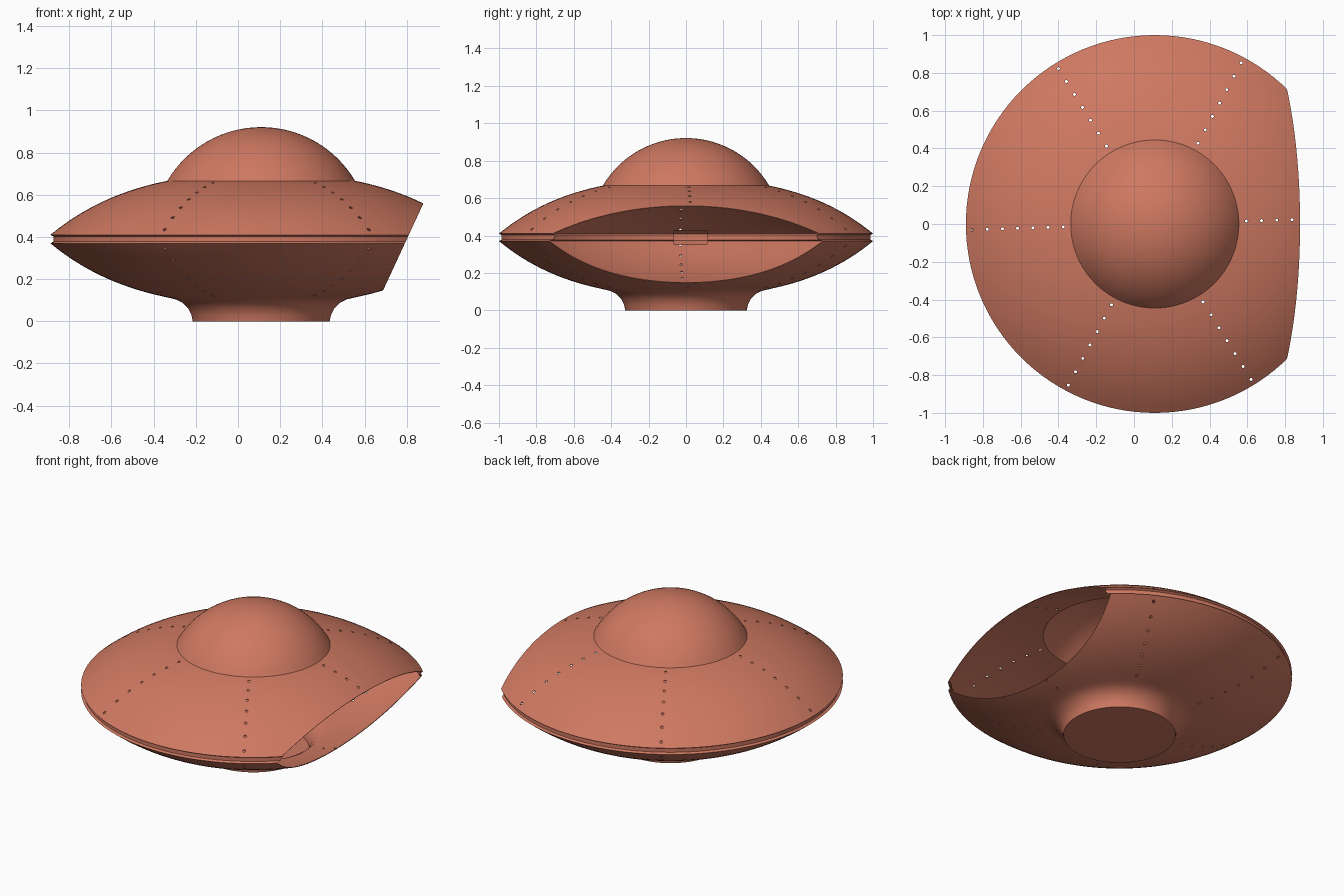
import bpy, bmesh
from math import sin, cos, pi, radians, sqrt, asin
from mathutils import Vector, Matrix

if "Cube" in bpy.data.objects:
    bpy.data.objects.remove(bpy.data.objects["Cube"])

CX = 0.11          # axis of the saucer
SEGS = 128
MID = 0.39         # height of the rim

clay = bpy.data.materials.new("clay_red")
clay.diffuse_color = (0.62, 0.19, 0.12, 1)
clay.use_nodes = True
clay.node_tree.nodes["Principled BSDF"].inputs["Base Color"].default_value = clay.diffuse_color


def hull_z(r):
    """Height of the upper hull at radius r."""
    return 0.707 - 0.182 * r**2 - 0.115 * r**4


def make_object(name, bm):
    me = bpy.data.meshes.new(name)
    bm.to_mesh(me)
    bm.free()
    ob = bpy.data.objects.new(name, me)
    bpy.context.collection.objects.link(ob)
    me.materials.append(clay)
    return ob


def activate(ob):
    bpy.ops.object.select_all(action='DESELECT')
    ob.select_set(True)
    bpy.context.view_layer.objects.active = ob


def revolve(profile, start=0.0, sweep=2 * pi, steps=SEGS):
    """Sweep an (r, z) profile about the saucer axis."""
    bm = bmesh.new()
    rings = []
    for i in range(steps + 1):
        a = start + sweep * i / steps
        rings.append([bm.verts.new((CX + r * cos(a), r * sin(a), z)) for r, z in profile])
    for a, b in zip(rings, rings[1:]):
        for j in range(len(profile) - 1):
            bm.faces.new((a[j], b[j], b[j + 1], a[j + 1]))
    bmesh.ops.remove_doubles(bm, verts=bm.verts, dist=1e-5)
    bmesh.ops.recalc_face_normals(bm, faces=bm.faces)
    return bm


# Profile: foot, lower hull, rim groove, upper hull, dome
radii = [0.47 + 0.53 * i / 14 for i in range(15)]
foot = [(0, 0), (0.325, 0), (0.331, 0.03), (0.346, 0.06), (0.372, 0.087),
        (0.405, 0.104), (0.44, 0.112)]
lower = [(r, 2 * MID - hull_z(r)) for r in radii]
groove = [(0.986, 0.378), (0.986, 0.402)]
upper = [(r, hull_z(r)) for r in reversed(radii)]
R = 0.516
a0 = asin(0.445 / R)
dome = [(R * sin(a0 * (1 - i / 16)), 0.921 - R + R * cos(a0 * (1 - i / 16))) for i in range(17)]
dome[-1] = (0, 0.921)

# Saucer shell, sliced by a sloping plane on the right
bm = revolve(foot + lower + groove + upper + dome)
bmesh.ops.bisect_plane(bm, geom=bm.verts[:] + bm.edges[:] + bm.faces[:], dist=1e-5,
                       plane_co=(0.685, 0, 0.14), plane_no=Vector((0.423, 0, -0.196)).normalized(),
                       clear_outer=True)
shell = make_object("saucer_shell", bm)
wall = shell.modifiers.new("wall", 'SOLIDIFY')
wall.thickness = 0.004
wall.offset = -1

# Six radial rows of small drilled holes
bm = bmesh.new()
for k in range(6):
    a = radians(1.8 + 60 * k)
    for j in range(7):
        r = 0.485 + 0.0805 * j
        bmesh.ops.create_cone(bm, cap_ends=True, segments=10, radius1=0.008, radius2=0.008, depth=1.0,
                              matrix=Matrix.Translation((CX + r * cos(a), r * sin(a), MID)))
drill = make_object("hole_cutter", bm)
drill.hide_render = True
cut = shell.modifiers.new("holes", 'BOOLEAN')
cut.operation = 'DIFFERENCE'
cut.solver = 'EXACT'
cut.object = drill

activate(shell)
for m in list(shell.modifiers):
    bpy.ops.object.modifier_apply(modifier=m.name)
bpy.data.objects.remove(drill)
bpy.ops.object.shade_smooth_by_angle(angle=radians(25))

# Narrow strip bridging the groove on the inside of the far wall
strip_z = [0.35, 0.368, 0.412, 0.43]
strip = [(0.955, 0.35 + 0.04), (0.955, 0.43)]
strip = [(0.93, 0.43), (0.972, 0.408), (0.972, 0.372), (0.93, 0.35)]
panel = make_object("inner_rim_plate", revolve(strip, radians(173), radians(11), 8))
activate(panel)
bpy.ops.object.shade_smooth_by_angle(angle=radians(25))
